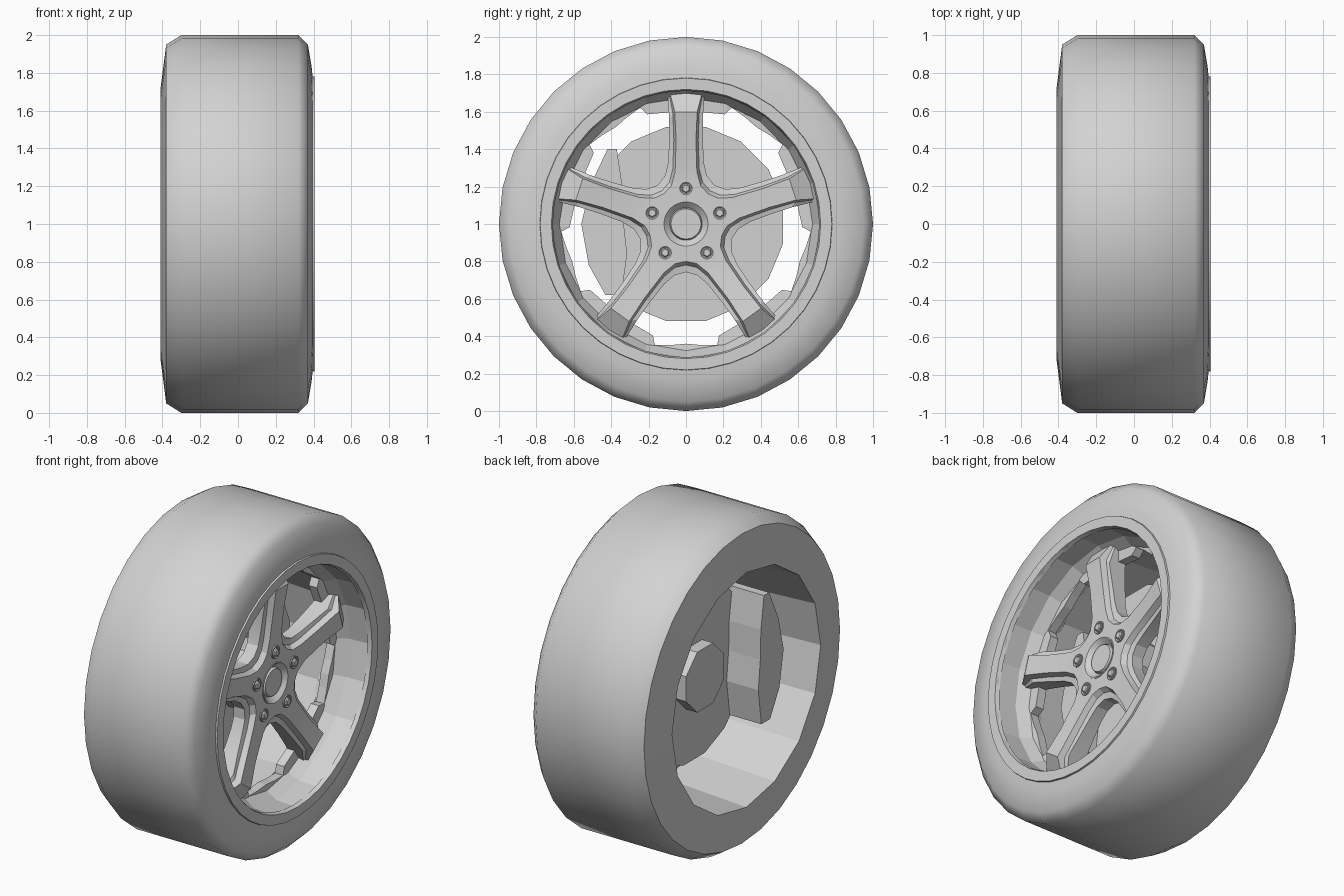
import bpy, bmesh
from math import sin, cos, pi, radians
from mathutils import Matrix, Vector

if "Cube" in bpy.data.objects:
    bpy.data.objects.remove(bpy.data.objects["Cube"])

grey = bpy.data.materials.new("plain_grey")
grey.use_nodes = True
grey.diffuse_color = (0.65, 0.65, 0.65, 1)
grey.node_tree.nodes["Principled BSDF"].inputs["Base Color"].default_value = (0.65, 0.65, 0.65, 1)


def finish(name, bm, smooth=None):
    """Turn a bmesh into an object whose axle runs along x at z = 1."""
    bmesh.ops.remove_doubles(bm, verts=bm.verts, dist=0.0005)
    bmesh.ops.recalc_face_normals(bm, faces=bm.faces)
    mesh = bpy.data.meshes.new(name)
    bm.to_mesh(mesh)
    bm.free()
    mesh.materials.append(grey)
    ob = bpy.data.objects.new(name, mesh)
    ob.location.z = 1
    bpy.context.collection.objects.link(ob)
    if smooth:
        bpy.ops.object.select_all(action='DESELECT')
        ob.select_set(True)
        bpy.context.view_layer.objects.active = ob
        bpy.ops.object.shade_smooth_by_angle(angle=radians(smooth))


def polar(x, r, a):
    return Vector((x, r * sin(a), r * cos(a)))


def bridge(bm, rows, closed=True):
    """Skin neighbouring rows of points with quads."""
    rows = [[bm.verts.new(p) for p in row] for row in rows]
    n = len(rows[0])
    for a, b in zip(rows, rows[1:]):
        for i in range(n if closed else n - 1):
            j = (i + 1) % n
            bm.faces.new((a[i], a[j], b[j], b[i]))
    return rows


def lathe(name, profile, sides, smooth=None, caps=False, turn=0.0, offset=(0, 0)):
    """Revolve (x, radius) points around the axle; offset is (y, z)."""
    bm = bmesh.new()
    move = Vector((0, *offset))
    rows = bridge(bm, [[polar(x, r, 2 * pi * (i + turn) / sides) + move for i in range(sides)]
                       for x, r in profile])
    if caps:
        bm.faces.new(rows[0])
        bm.faces.new(rows[-1])
    finish(name, bm, smooth)


# Tyre: round tread, with the back opening and barrel cut to half as many sides
SIDES = 32
tyre_profile = [(0.395, 0.78), (0.39, 0.83), (0.37, 0.95), (0.32, 1.0), (-0.30, 1.0),
                (-0.38, 0.95), (-0.41, 0.72), (0.12, 0.69), (0.12, 0.72)]
bm = bmesh.new()
rows = []
for k, (x, r) in enumerate(tyre_profile):
    faceted = k >= 6
    rows.append([polar(x, r * (cos(2 * pi / SIDES) if faceted and i % 2 else 1), 2 * pi * i / SIDES)
                 for i in range(SIDES)])
bridge(bm, rows + [rows[0]])
# The two-to-one facets leave a flat barrel: mark its fold lines sharp
for edge in bm.edges:
    a, b = (v.co for v in edge.verts)
    inside = max(a.yz.length, b.yz.length) < 0.725
    edge.smooth = not inside
finish("tyre", bm, 48)
tyre = bpy.data.objects["tyre"].data
for face in tyre.polygons:
    if face.center.yz.length < 0.715:
        face.use_smooth = False

# Rim lip, and the faceted wall sloping in behind it
lathe("rim_lip", [(0.38, 0.785), (0.405, 0.78), (0.405, 0.72), (0.38, 0.712)], 40, 30)
lathe("rim_wall", [(0.40, 0.724), (0.26, 0.715), (0.185, 0.672), (0.10, 0.69)], 20)

# Inner flange that steps inward beside every spoke
bm = bmesh.new()
steps = [(-36, 0.64), (-29, 0.652), (-21.5, 0.668), (-19.5, 0.622), (-10, 0.605), (0, 0.605),
         (10, 0.605), (19.5, 0.622), (21.5, 0.668), (29, 0.652)]
inner = [(radians(72 * k + a), r) for k in range(5) for a, r in steps]
bridge(bm, [[polar(0.195, 0.69, a) for a, r in inner],
            [polar(0.19, r, a) for a, r in inner],
            [polar(0.135, r, a) for a, r in inner],
            [polar(0.135, 0.70, a) for a, r in inner]])
finish("rim_flange", bm)

# Five spokes: one half section, mirrored and turned round the axle.
# Each station: height x, ledge drop, centre radius, raised edge (t, r), ledge edge (t, r)
stations = [(0.252, 0.03, 0.20, (0.118, 0.162), (0.151, 0.208)),
            (0.252, 0.03, 0.24, (0.078, 0.205), (0.112, 0.258)),
            (0.255, 0.03, 0.30, (0.058, 0.28), (0.095, 0.33)),
            (0.275, 0.035, 0.45, (0.053, 0.45), (0.090, 0.45)),
            (0.300, 0.04, 0.60, (0.060, 0.60), (0.090, 0.565)),
            (0.225, 0.01, 0.71, (0.088, 0.71), (0.100, 0.71))]
bm = bmesh.new()
HUB_X = 0.252
BACK_X = 0.14
for k in range(5):
    spin = Matrix.Rotation(-2 * pi * k / 5, 3, 'X')
    for side in (1, -1):
        def place(x, t, r):
            return spin @ Vector((x, side * t, r))
        rows = []
        for x, drop, rc, (ta, ra), (tb, rb) in stations:
            # Foot of the step lies a third of the way out to the ledge edge
            foot = (ta + (tb - ta) / 3, ra + (rb - ra) / 3)
            rows.append([place(x, 0, rc), place(x, ta, ra), place(x - drop, *foot),
                         place(x - drop - 0.006, tb, rb), place(BACK_X, tb, rb),
                         place(BACK_X, 0, rc)])
        bridge(bm, rows, closed=False)
        # Hub plate between the cap and the spoke roots, front and back
        for x, last in ((HUB_X, (0.118, 0.162)), (BACK_X, (0.151, 0.208))):
            ring = [place(x, 0, 0.12), place(x, 0.0371, 0.1141), place(x, 0.0705, 0.0971)]
            quad = [place(x, 0, 0.20), place(x, *last)]
            bm.faces.new([bm.verts.new(p) for p in ring + quad[::-1]])
finish("spokes", bm, 20)

# Centre cap sunk in a conical recess
lathe("centre_recess", [(0.20, 0.125), (0.256, 0.125), (0.256, 0.118), (0.225, 0.086)], 30, 30)
lathe("centre_cap", [(0.20, 0.087), (0.226, 0.087), (0.242, 0.08)], 30, 30, caps=True)

# Wheel nuts in round seats
for k in range(5):
    a = 2 * pi * k / 5
    spot = (0.19 * sin(a), 0.19 * cos(a))
    lathe("nut_seat", [(0.24, 0.039), (0.259, 0.039), (0.259, 0.034), (0.2535, 0.028),
                       (0.2535, 0.01)], 16, 30, offset=spot)
    lathe("wheel_nut", [(0.24, 0.025), (0.262, 0.025), (0.268, 0.019)], 6, caps=True, offset=spot)

# Brake disc and axle hub
lathe("brake_disc", [(-0.055, 0.53), (-0.01, 0.53)], 16, caps=True, turn=0.5)
lathe("axle_hub", [(-0.13, 0.20), (0.15, 0.20)], 8, caps=True, turn=0.5)

# Brake caliper clamped over the front edge of the disc
outline = [(-0.42, 0.40), (-0.37, 0.40), (-0.34, 0.20), (-0.335, 0.02), (-0.315, -0.16),
           (-0.345, -0.38), (-0.43, -0.38), (-0.52, -0.22), (-0.56, 0.0), (-0.51, 0.21)]
bm = bmesh.new()
ends = bridge(bm, [[Vector((x, y, z)) for y, z in outline] for x in (-0.27, 0.06)])
for end in ends:
    bm.faces.new(end)
finish("brake_caliper", bm)
